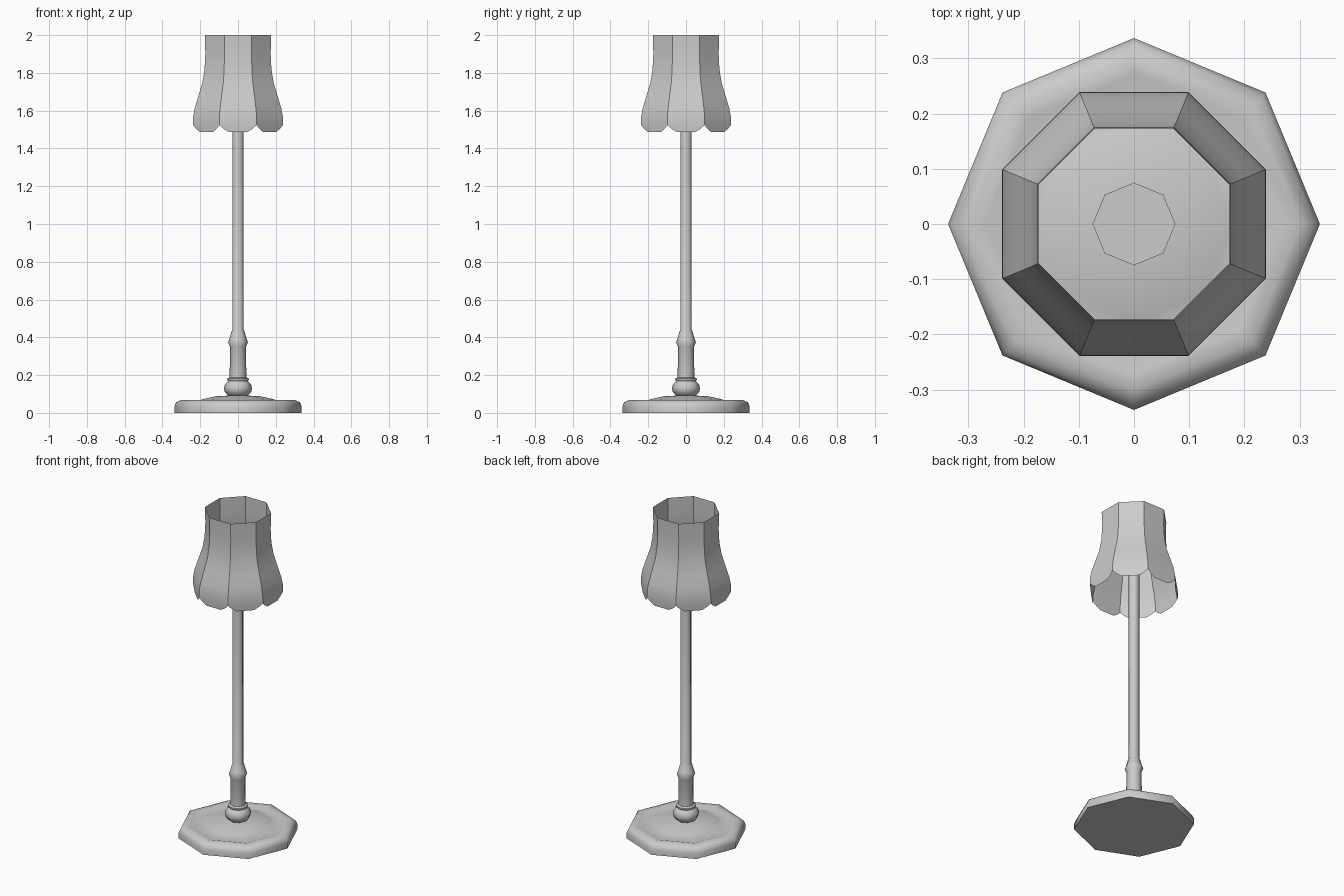
import bpy, bmesh, math
from mathutils import Vector

if "Cube" in bpy.data.objects:
    bpy.data.objects.remove(bpy.data.objects["Cube"])

SIDES = 8


def finish(name, bm, angle):
    bmesh.ops.remove_doubles(bm, verts=bm.verts, dist=1e-5)
    bmesh.ops.recalc_face_normals(bm, faces=bm.faces)
    me = bpy.data.meshes.new(name)
    bm.to_mesh(me)
    bm.free()
    ob = bpy.data.objects.new(name, me)
    bpy.context.collection.objects.link(ob)
    bpy.ops.object.select_all(action='DESELECT')
    ob.select_set(True)
    bpy.context.view_layer.objects.active = ob
    bpy.ops.object.shade_smooth_by_angle(angle=math.radians(angle))
    return ob


def lathe(name, profile, angle=50):
    """Eight-sided turned part with capped ends, corners on the axes."""
    bm = bmesh.new()
    rings = []
    for r, z in profile:
        rings.append([bm.verts.new((r * math.cos(math.tau * i / SIDES),
                                    r * math.sin(math.tau * i / SIDES), z))
                      for i in range(SIDES)])
    for a, b in zip(rings, rings[1:]):
        for i in range(SIDES):
            j = (i + 1) % SIDES
            bm.faces.new((a[i], a[j], b[j], b[i]))
    bm.faces.new(rings[0][::-1])
    bm.faces.new(rings[-1])
    return finish(name, bm, angle)


# Foot: rounded rim, shallow valley, raised centre
lathe("base", [(.337, 0), (.337, .035), (.328, .056), (.302, .068), (.27, .067),
               (.238, .057), (.18, .074), (.12, .088), (.04, .092)])

# Turned stem: ball, ring, sleeve, collar, pole and the lamp socket on top
lathe("stem", [(.04, .085), (.055, .095), (.07, .11), (.074, .13), (.069, .152),
               (.052, .168), (.057, .174), (.057, .182), (.044, .188),
               (.043, .35), (.053, .375), (.045, .393), (.035, .43), (.03, .44),
               (.03, 1.64), (.05, 1.65), (.075, 1.68), (.075, 1.72)])

# Shade: eight flat panels (apothem, height), with a scalloped lower edge
shade_rows = [(.175, 2.0), (.173, 1.9), (.177, 1.82), (.188, 1.75),
              (.209, 1.68), (.23, 1.61), (.238, 1.565), (.239, 1.525)]
scallop = [(0, 0), (.1, -.02), (.25, -.038), (.75, -.038), (.9, -.02), (1, 0)]
bm = bmesh.new()
for k in range(SIDES):
    a0 = math.tau * (k - .5) / SIDES
    a1 = math.tau * (k + .5) / SIDES

    def point(t, apothem, z):
        r = apothem / math.cos(math.pi / SIDES)
        p0 = Vector((r * math.cos(a0), r * math.sin(a0), z))
        p1 = Vector((r * math.cos(a1), r * math.sin(a1), z))
        return bm.verts.new(p0.lerp(p1, t))

    grid = [[point(t, ap, z) for t, _ in scallop] for ap, z in shade_rows]
    for up, low in zip(grid, grid[1:]):
        for i in range(len(scallop) - 1):
            bm.faces.new((low[i], low[i + 1], up[i + 1], up[i]))
    # hanging lobe under each panel
    lobe = [point(t, .237, 1.525 + dz) for t, dz in scallop[1:-1]]
    bm.faces.new([grid[-1][0]] + lobe + grid[-1][::-1][:-1])
finish("lampshade", bm, 30)
